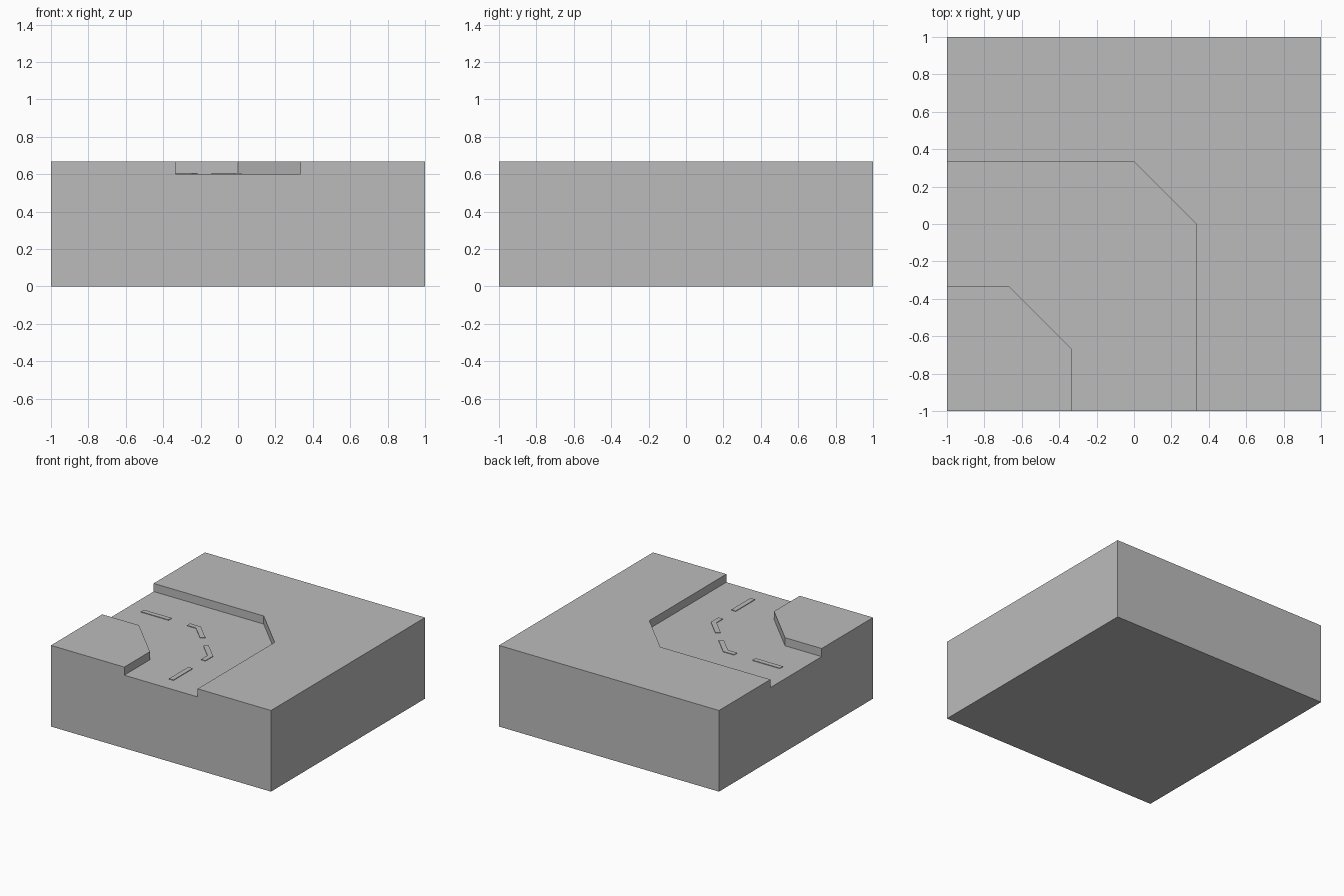
import bpy
import bmesh

cube = bpy.data.objects.get("Cube")
if cube:
    bpy.data.objects.remove(cube, do_unlink=True)

TOP, FLOOR = 2 / 3, 0.6
THIRD = 1 / 3

grey = bpy.data.materials.new("plain grey")
grey.use_nodes = True
colour = (0.5, 0.5, 0.5, 1)
grey.diffuse_color = colour
grey.node_tree.nodes["Principled BSDF"].inputs["Base Color"].default_value = colour


def prism(name, outline, bottom, top):
    """Extrude a flat outline between two heights."""
    bm = bmesh.new()
    face = bm.faces.new([bm.verts.new((x, y, bottom)) for x, y in outline])
    grown = bmesh.ops.extrude_face_region(bm, geom=[face])["geom"]
    for v in grown:
        if isinstance(v, bmesh.types.BMVert):
            v.co.z = top
    bmesh.ops.recalc_face_normals(bm, faces=bm.faces)
    mesh = bpy.data.meshes.new(name)
    bm.to_mesh(mesh)
    bm.free()
    mesh.materials.append(grey)
    obj = bpy.data.objects.new(name, mesh)
    bpy.context.collection.objects.link(obj)
    return obj


def swap(points):
    """Mirror points across the diagonal of the tile."""
    return [(y, x) for x, y in points]


# Square ground block
block = prism("ground_block", [(-1, -1), (1, -1), (1, 1), (-1, 1)], 0, TOP)

# Sunken road with a chamfered corner, cut from the block
outer = [(-1.2, THIRD), (0, THIRD)]
inner = [(-1.2, -THIRD), (-2 * THIRD, -THIRD)]
road = outer + swap(outer)[::-1] + swap(inner) + inner[::-1]
cutter = prism("road_cutter", road, FLOOR, 1)
cutter.hide_render = True
cut = block.modifiers.new("road", "BOOLEAN")
cut.operation = "DIFFERENCE"
cut.solver = "EXACT"
cut.object = cutter
bpy.context.view_layer.objects.active = block
bpy.ops.object.modifier_apply(modifier=cut.name)
bpy.data.objects.remove(cutter, do_unlink=True)

# Thin lane markings: one straight and one bent dash on each arm
W = 0.02
straight = [(-0.867, -W), (-0.617, -W), (-0.617, W), (-0.867, W)]
bent = [(-0.45, -W), (-0.368, -W), (-0.245, -0.143),
        (-0.217, -0.115), (-0.352, W), (-0.45, W)]
for label, outline in (("straight", straight), ("bent", bent)):
    prism(f"{label}_dash_side", outline, FLOOR - 0.003, FLOOR + 0.005)
    prism(f"{label}_dash_front", swap(outline), FLOOR - 0.003, FLOOR + 0.005)
